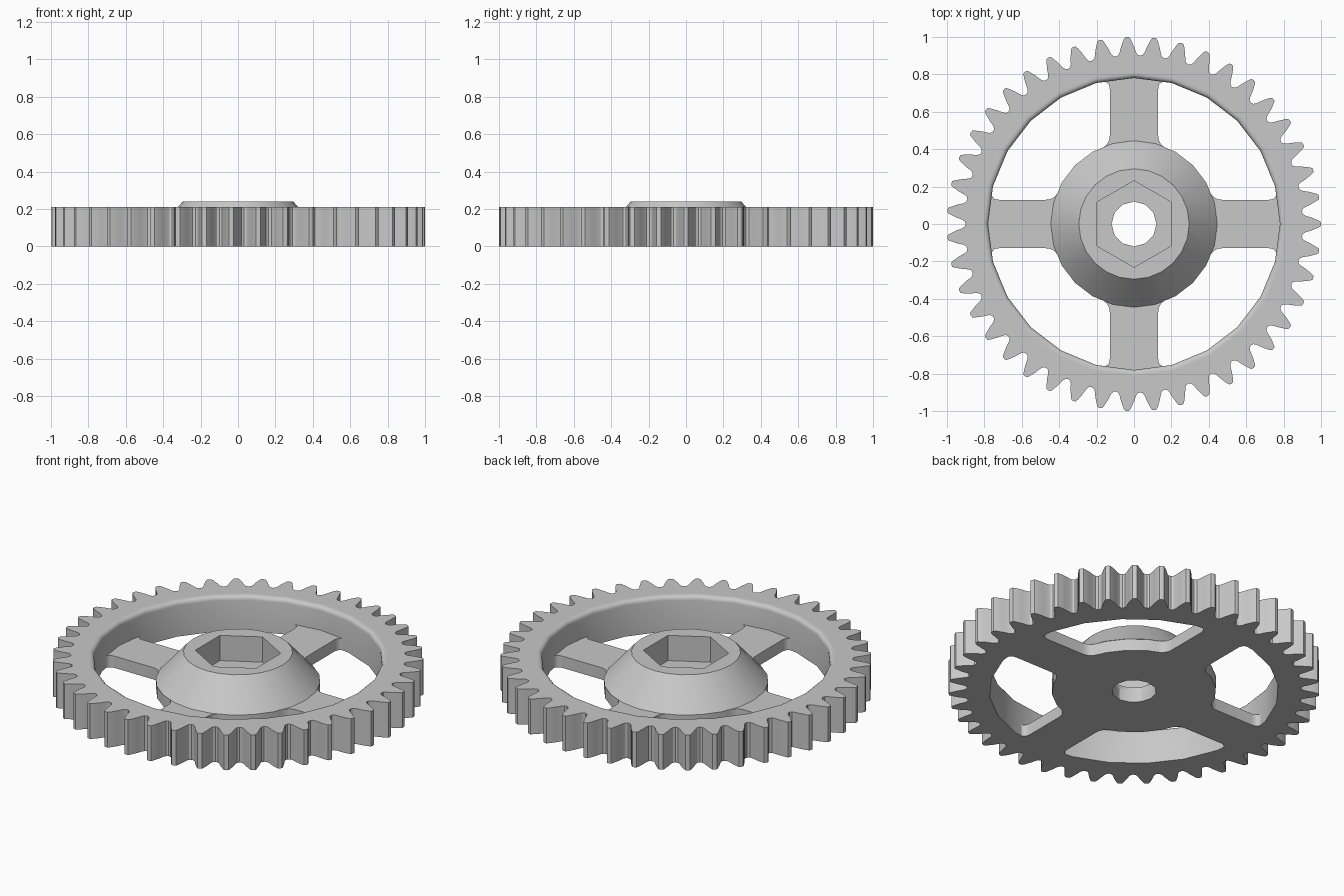
import bpy, bmesh, math
from mathutils import Vector

cube = bpy.data.objects.get("Cube")
if cube:
    bpy.data.objects.remove(cube, do_unlink=True)

TEETH = 43
RIM_Z, WEB_Z, HUB_Z, POCKET_Z = 0.21, 0.07, 0.24, 0.09
RIM_R, HUB_R, BORE_R, SPOKE = 0.78, 0.445, 0.12, 0.13

grey = bpy.data.materials.new("plain grey")
grey.use_nodes = True
grey.diffuse_color = (0.58, 0.58, 0.58, 1)
grey.node_tree.nodes["Principled BSDF"].inputs["Base Color"].default_value = grey.diffuse_color


def polar(r, a):
    return Vector((r * math.cos(a), r * math.sin(a)))


def circle(r, n, start=0.0):
    return [polar(r, start + math.tau * i / n) for i in range(n)]


def loop(bm, points, z):
    """Closed ring of vertices and edges at one height."""
    vs = [bm.verts.new((p.x, p.y, z)) for p in points]
    for a, b in zip(vs, vs[1:] + vs[:1]):
        bm.edges.new((a, b))
    return vs


def wall(bm, a, b):
    """Quads between two rings of the same size."""
    n = len(a)
    for i in range(n):
        j = (i + 1) % n
        bm.faces.new((a[i], a[j], b[j], b[i]))


def cap(bm, *rings):
    """Flat face bounded by the first ring, with the others as holes."""
    edges = [bm.edges.get((a, b)) for r in rings for a, b in zip(r, r[1:] + r[:1])]
    bmesh.ops.triangle_fill(bm, edges=edges, use_beauty=True, normal=(0, 0, 1))


def finish(bm, name):
    bmesh.ops.recalc_face_normals(bm, faces=bm.faces[:])
    mesh = bpy.data.meshes.new(name)
    bm.to_mesh(mesh)
    bm.free()
    mesh.materials.append(grey)
    for p in mesh.polygons:
        p.use_smooth = True
    mesh.set_sharp_from_angle(angle=math.radians(30))
    obj = bpy.data.objects.new(name, mesh)
    bpy.context.collection.objects.link(obj)
    return obj


# Toothed rim: mirrored tooth flank, repeated around the circle
flank = [(0.012, 0.998), (0.02, 0.985), (0.036, 0.95), (0.048, 0.918), (0.058, 0.905)]
tooth = [(-a, r) for a, r in reversed(flank)] + [(0, 1.0)] + flank
pitch = math.tau / TEETH
tooth.append((pitch / 2, 0.9))
outline = [polar(r, k * pitch + a) for k in range(TEETH) for a, r in tooth]

bm = bmesh.new()
low, high = loop(bm, outline, 0), loop(bm, outline, RIM_Z)
wall(bm, low, high)
# Bore of the rim with a rounded upper edge
rings = [loop(bm, circle(RIM_R, 24), 0)]
fillet = 0.025
for i in range(5):
    t = math.pi / 2 * i / 4
    r = RIM_R + fillet * (1 - math.cos(t))
    rings.append(loop(bm, circle(r, 24), RIM_Z - fillet * (1 - math.sin(t))))
rings.append(loop(bm, circle(RIM_R + fillet + 0.01, 24), RIM_Z))
for a, b in zip(rings, rings[1:]):
    wall(bm, a, b)
cap(bm, low, rings[0])
cap(bm, high, rings[-1])
finish(bm, "toothed_rim")


# Spoked web: disc with four rounded windows and a bore
def rounded(points, corners, size):
    out = []
    for i, p in enumerate(points):
        if i not in corners:
            out.append(p)
            continue
        a = p + (points[i - 1] - p).normalized() * size
        b = p + (points[(i + 1) % len(points)] - p).normalized() * size
        for k in range(7):
            t = k / 6
            out.append(a * (1 - t) ** 2 + p * 2 * t * (1 - t) + b * t * t)
    return out


def window(turn):
    out_r = RIM_R + 0.003
    hub_a = math.asin(SPOKE / HUB_R)
    rim_a = math.asin(SPOKE / out_r)
    quarter = math.pi / 2
    rim_angles = [rim_a] + [math.radians(d) for d in range(15, 90, 15)] + [quarter - rim_a]
    hub_angles = [quarter - hub_a] + [math.radians(d) for d in (60, 45, 30)] + [hub_a]
    # rim corners sit on the straight chord of the bore
    pts = []
    for a in rim_angles:
        on_chord = a in (rim_angles[0], rim_angles[-1])
        pts.append(polar(out_r - (0.005 if on_chord else 0), a))
    n = len(pts)
    pts += [polar(HUB_R - 0.002, a) for a in hub_angles]
    pts = rounded(pts, {0, n - 1, n, len(pts) - 1}, 0.05)
    c, s = math.cos(turn), math.sin(turn)
    return [Vector((p.x * c - p.y * s, p.x * s + p.y * c)) for p in pts]


bm = bmesh.new()
shapes = [circle(RIM_R + 0.012, 24), circle(BORE_R, 12)]
shapes += [window(k * math.pi / 2) for k in range(4)]
bottoms = [loop(bm, s, 0) for s in shapes]
tops = [loop(bm, s, WEB_Z) for s in shapes]
for a, b in zip(bottoms, tops):
    wall(bm, a, b)
cap(bm, *bottoms)
cap(bm, *tops)
finish(bm, "spoked_web")

# Conical hub with a hexagonal pocket and a round bore
bm = bmesh.new()
base = loop(bm, circle(HUB_R, 24), WEB_Z)
rim = loop(bm, circle(0.295, 24), HUB_Z)
hexagon = circle(0.231, 6, math.pi / 2)
hex_top, hex_floor = loop(bm, hexagon, HUB_Z), loop(bm, hexagon, POCKET_Z)
bore_top = loop(bm, circle(BORE_R, 12), POCKET_Z)
bore_low = loop(bm, circle(BORE_R, 12), WEB_Z)
wall(bm, base, rim)
wall(bm, hex_top, hex_floor)
wall(bm, bore_top, bore_low)
cap(bm, rim, hex_top)
cap(bm, hex_floor, bore_top)
cap(bm, base, bore_low)
finish(bm, "conical_hub")
